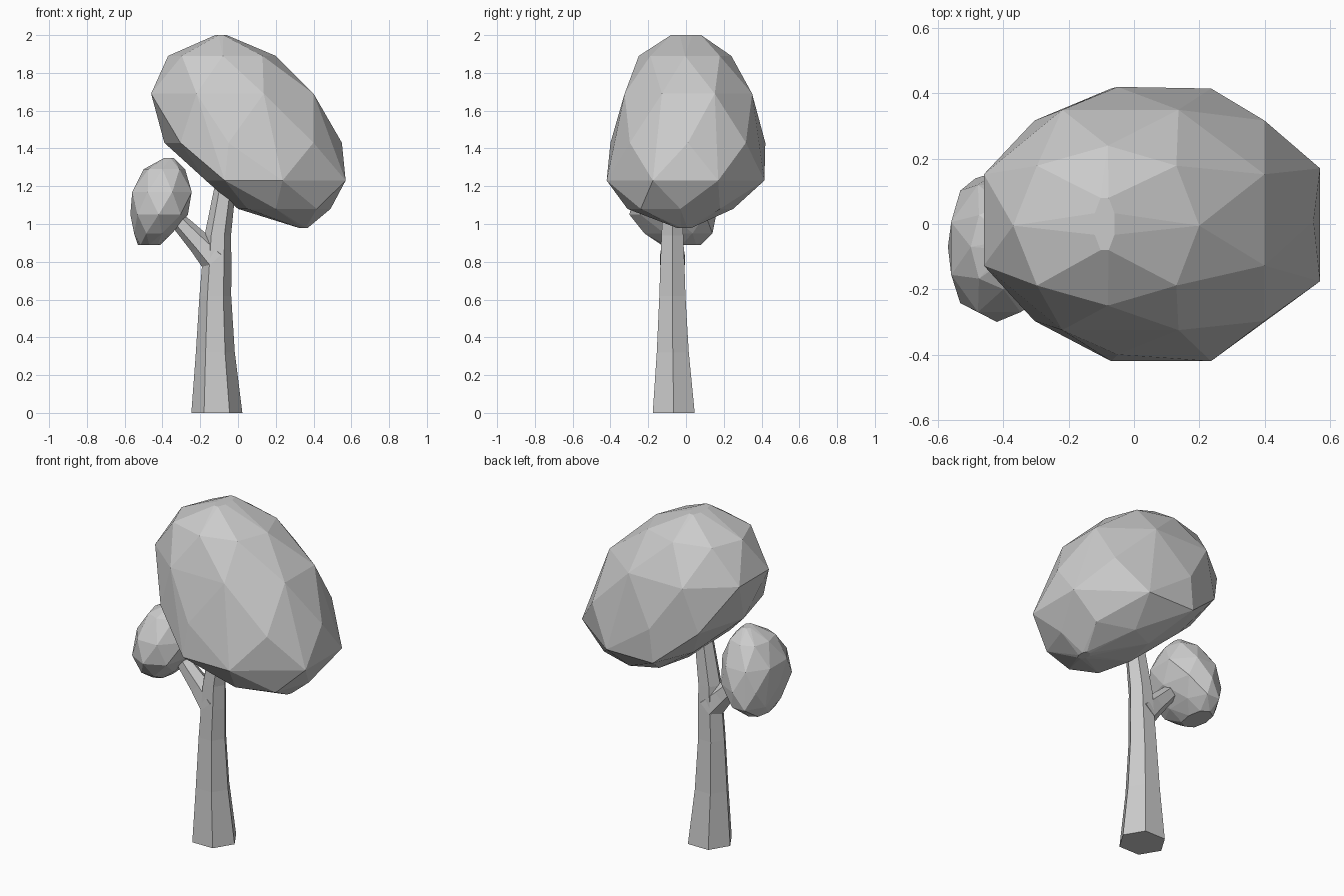
import bpy, bmesh, math

if "Cube" in bpy.data.objects:
    bpy.data.objects.remove(bpy.data.objects["Cube"])


def finish(name, bm):
    bmesh.ops.recalc_face_normals(bm, faces=bm.faces)
    mesh = bpy.data.meshes.new(name)
    bm.to_mesh(mesh)
    bm.free()
    obj = bpy.data.objects.new(name, mesh)
    bpy.context.collection.objects.link(obj)
    return obj


def limb(name, path, tilt=0, sides=6):
    """Tapered six-sided limb; path rows are x, y, z, radius."""
    bm = bmesh.new()
    t = math.radians(tilt)
    rings = []
    for x, y, z, r in path:
        ring = []
        for i in range(sides):
            a = 2 * math.pi * i / sides
            c, s = r * math.cos(a), r * math.sin(a)
            ring.append(bm.verts.new((x + c * math.cos(t), y + s * .95, z + c * math.sin(t))))
        rings.append(ring)
    for low, high in zip(rings, rings[1:]):
        for i in range(sides):
            j = (i + 1) % sides
            bm.faces.new((low[i], low[j], high[j], high[i]))
    bm.faces.new(rings[0][::-1])
    bm.faces.new(rings[-1])
    return finish(name, bm)


def foliage(name, sections, sides=8, power=2.4):
    """Convex faceted crown from lopsided, staggered level sections:
    rows are height, left, widest point, right, front, back."""
    bm = bmesh.new()
    for n, (z, left, mid, right, front, back) in enumerate(sections):
        cy = (front + back) / 2
        ring = []
        for i in range(sides):
            a = 2 * math.pi * (i + (.5 if n % 2 == 0 else 0)) / sides
            c, s = math.cos(a), math.sin(a)
            k = (abs(c) ** power + abs(s) ** power) ** (-1 / power)
            ring.append((c * k, s * k))
        reach = max(c for c, s in ring)
        for c, s in ring:
            rx = right - mid if c > 0 else mid - left
            bm.verts.new((mid + rx * c / reach, cy + (back - front) / 2 * s / reach, z))
    hull = bmesh.ops.convex_hull(bm, input=bm.verts)
    inside = [g for g in hull["geom_interior"] if isinstance(g, bmesh.types.BMVert)]
    bmesh.ops.delete(bm, geom=inside, context='VERTS')
    # Merge nearly coplanar triangles into larger facets
    bmesh.ops.dissolve_limit(bm, angle_limit=math.radians(4), verts=bm.verts, edges=bm.edges)
    return finish(name, bm)


# Trunk leaning gently into the main crown
limb("trunk", [(-.112, -.065, 0, .135), (-.12, -.07, .32, .103),
               (-.12, -.072, .62, .084), (-.112, -.072, .8, .077),
               (-.107, -.072, .94, .070), (-.072, -.072, 1.17, .058),
               (-.05, -.07, 1.3, .05)])

# Side branch carrying the small crown
limb("side_branch", [(-.12, -.072, .81, .080), (-.20, -.072, .895, .062),
                     (-.30, -.072, 1.0, .047), (-.38, -.072, 1.1, .035)], tilt=42)

# Main crown, slanting down to the right with a broad flat underside
foliage("main_crown", [(2.00, -.12, -.09, -.06, -.08, .08),
                       (1.89, -.37, -.08, .20, -.25, .24),
                       (1.69, -.46, -.05, .40, -.325, .35),
                       (1.43, -.39, -.05, .55, -.40, .42),
                       (1.23, -.17, .00, .57, -.42, .415),
                       (1.08, .00, .20, .49, -.31, .25),
                       (0.98, .32, .35, .37, -.05, .03)])

# Small crown on the side branch
foliage("small_crown", [(1.35, -.39, -.37, -.34, -.10, -.03),
                        (1.29, -.50, -.40, -.28, -.20, .06),
                        (1.17, -.56, -.42, -.245, -.27, .12),
                        (1.05, -.57, -.42, -.265, -.30, .16),
                        (0.95, -.55, -.44, -.35, -.22, .14),
                        (0.89, -.53, -.47, -.41, -.13, .08)])
